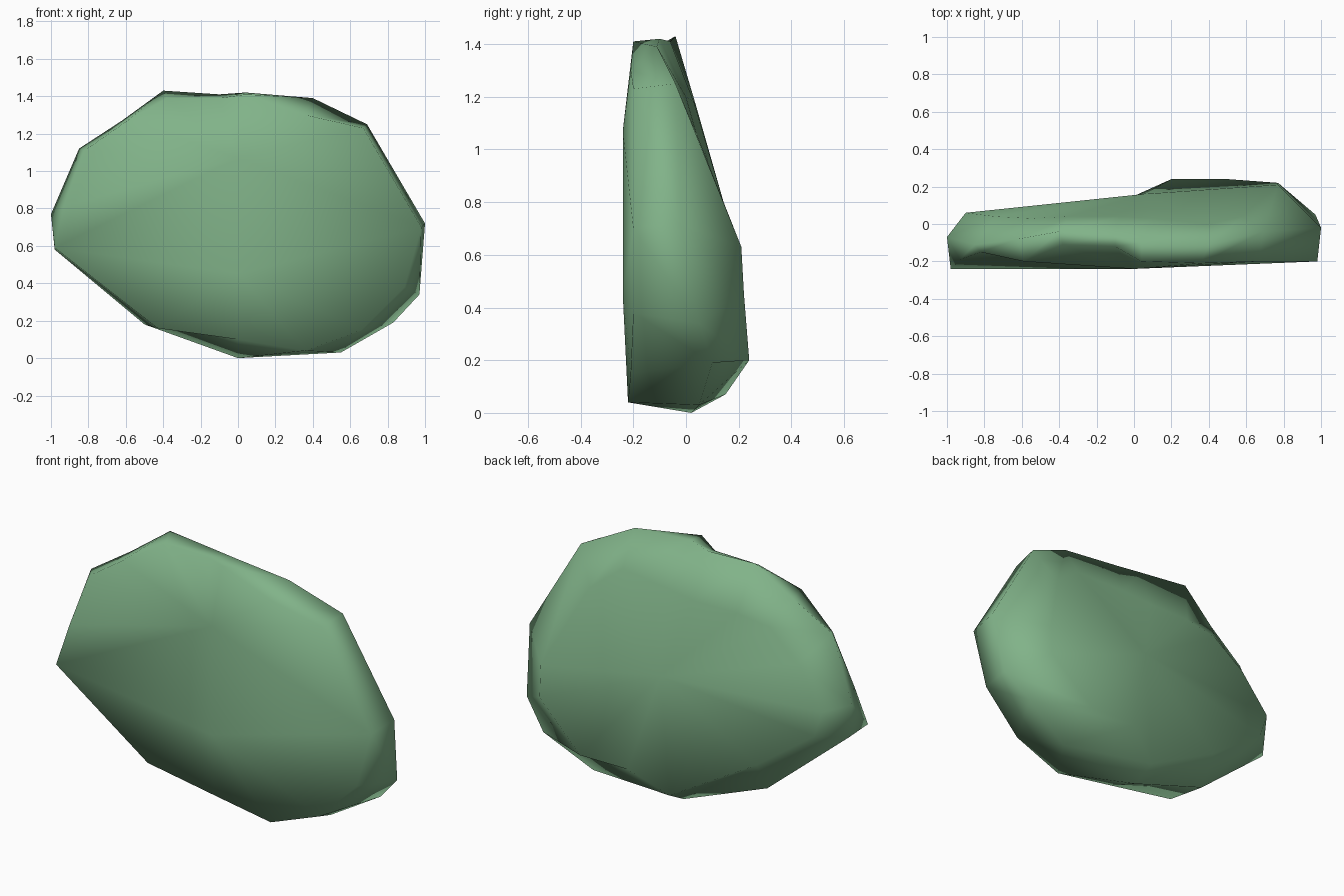
import bpy
import bmesh

default_cube = bpy.data.objects.get("Cube")
if default_cube:
    bpy.data.objects.remove(default_cube, do_unlink=True)


def make_material(name, colour):
    material = bpy.data.materials.new(name)
    material.use_nodes = True
    material.diffuse_color = colour
    shader = material.node_tree.nodes["Principled BSDF"]
    shader.inputs["Base Color"].default_value = colour
    shader.inputs["Roughness"].default_value = 0.9
    return material


def add_ring(mesh, points):
    return [mesh.verts.new(point) for point in points]


def following_pairs(ring):
    # Neighbouring vertices all the way round a closed ring
    return zip(ring, ring[1:] + ring[:1])


def bridge(mesh, first, second):
    for (a, b), (d, c) in zip(following_pairs(first), following_pairs(second)):
        mesh.faces.new((a, b, c, d))


def fan(mesh, chain, tip):
    for a, b in zip(chain, chain[1:]):
        mesh.faces.new((a, b, tip))


def close_with_ridge(mesh, ring, turn, upper_position, lower_position):
    # Two poles joined by an upright ridge; the ring is split at its last and turn vertices
    upper, lower = add_ring(mesh, (upper_position, lower_position))
    fan(mesh, [lower, ring[-1]] + ring[:turn + 1], upper)
    fan(mesh, [upper] + ring[turn:], lower)


# Edge of the nearly flat front face, clockwise from the far side
front_edge = [
    (-.93, -.19, .81), (-.82, -.15, 1.11), (-.59, -.2, 1.27), (-.38, -.11, 1.39),
    (-.1, -.12, 1.39), (.04, -.2, 1.41), (.36, -.21, 1.3), (.67, -.2, 1.23),
    (.98, -.2, .7), (.89, -.2, .38), (.66, -.21, .15), (.36, -.22, .04),
    (0, -.22, .1), (-.43, -.2, .16), (-.98, -.24, .59),
]

# Widest outline of the slab
rim_edge = [
    (-1, -.07, .77), (-.85, -.11, 1.12), (-.62, -.08, 1.27), (-.4, -.04, 1.43),
    (-.1, -.06, 1.41), (.04, -.1, 1.42), (.4, -.11, 1.39), (.69, -.04, 1.25),
    (1, -.02, .72), (.97, .05, .34), (.83, .1, .19), (.55, .05, .03),
    (0, .02, 0), (-.5, -.02, .18), (-.98, -.07, .58),
]

# Back shoulder, thick low on one side and thin on the other
back_edge = [
    (-.9, .06, .75), (-.74, .04, .98), (-.55, .03, 1.13), (-.35, .04, 1.16),
    (-.08, .04, 1.16), (.1, .03, 1.18), (.4, 0, 1.2), (.58, .04, 1.06),
    (.77, .21, .63), (.77, .22, .45), (.5, .24, .2), (.2, .24, .2),
    (0, .15, .07), (-.5, .08, .35), (-.85, .06, .6),
]

# Flattened boulder: three rings joined into bands and closed at both ends
mesh = bmesh.new()
front, rim, back = [add_ring(mesh, edge) for edge in (front_edge, rim_edge, back_edge)]
bridge(mesh, front, rim)
bridge(mesh, rim, back)
close_with_ridge(mesh, front, 8, (0, -.24, 1.07), (0, -.24, .45))
fan(mesh, back + back[:1], mesh.verts.new((.05, .16, .74)))
bmesh.ops.recalc_face_normals(mesh, faces=mesh.faces[:])
for face in mesh.faces:
    face.smooth = True

data = bpy.data.meshes.new("boulder")
mesh.to_mesh(data)
mesh.free()
data.materials.append(make_material("moss green", (.22, .45, .25, 1)))
boulder = bpy.data.objects.new("boulder", data)
bpy.context.collection.objects.link(boulder)
